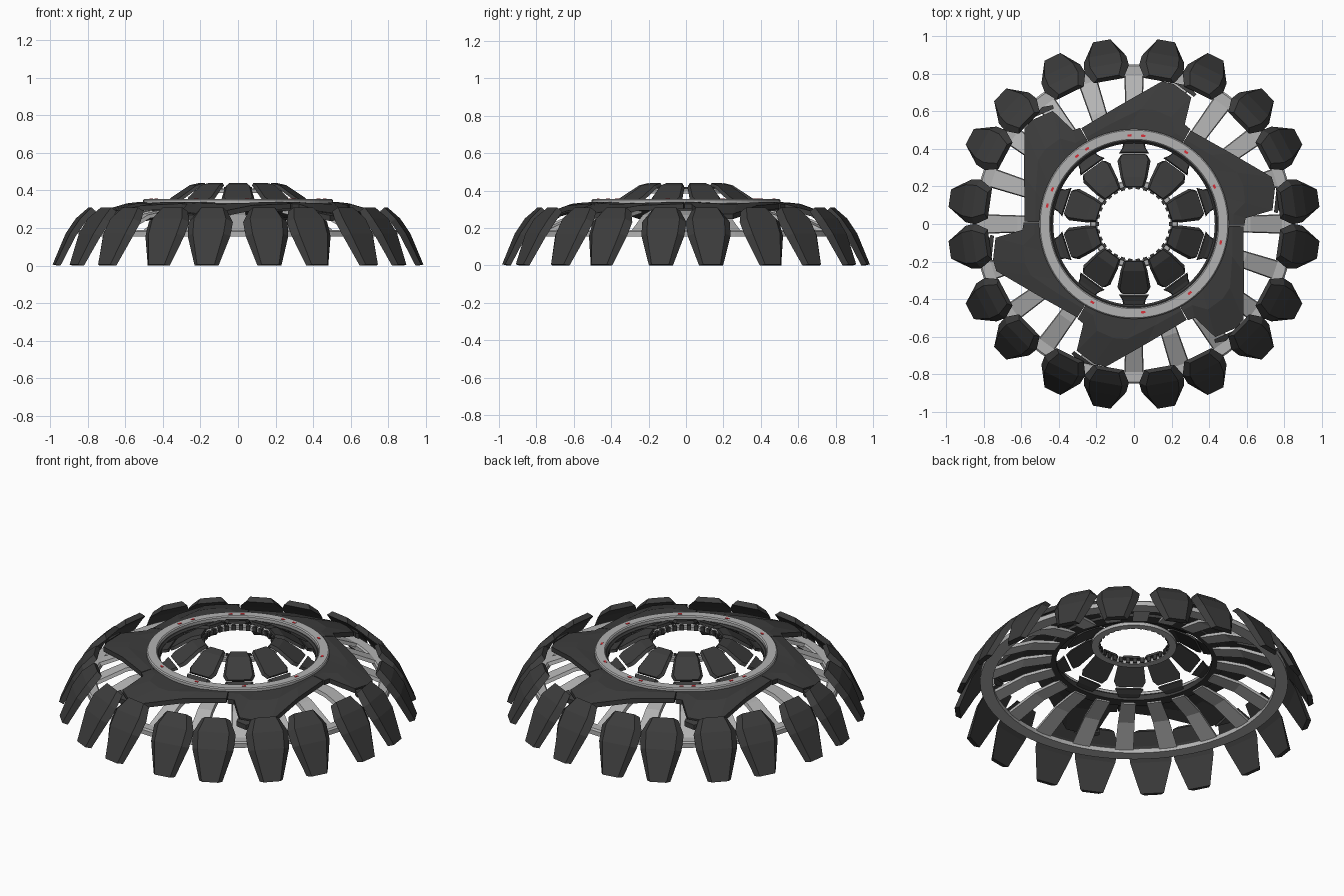
import bpy, bmesh
from math import sin, cos, radians, hypot, atan2, degrees
from mathutils import Vector, Matrix

cube = bpy.data.objects.get("Cube")
if cube:
    bpy.data.objects.remove(cube, do_unlink=True)


def material(name, rgb):
    m = bpy.data.materials.new(name)
    m.use_nodes = True
    m.diffuse_color = (*rgb, 1)
    m.node_tree.nodes["Principled BSDF"].inputs["Base Color"].default_value = (*rgb, 1)
    return m


DARK = material("charcoal", (0.045, 0.045, 0.045))
LIGHT = material("light grey", (0.45, 0.45, 0.45))
RED = material("red", (0.7, 0.03, 0.04))


def finish(bm, name, mat):
    bmesh.ops.recalc_face_normals(bm, faces=bm.faces)
    mesh = bpy.data.meshes.new(name)
    bm.to_mesh(mesh)
    bm.free()
    mesh.materials.append(mat)
    return mesh


def place(mesh, angles):
    """One object per angle, turned about the z axis."""
    for a in angles:
        ob = bpy.data.objects.new(mesh.name, mesh)
        ob.rotation_euler.z = radians(a)
        bpy.context.collection.objects.link(ob)


def skin(bm, rows, closed):
    """Bridge equal rows of points with quads."""
    vs = [[bm.verts.new(p) for p in row] for row in rows]
    n = len(vs[0])
    for a, b in zip(vs, vs[1:]):
        for i in range(n if closed else n - 1):
            j = (i + 1) % n
            bm.faces.new((a[i], a[j], b[j], b[i]))
    return vs


def plate(name, stations, t, chamfer, mat):
    """Chamfered plate along +x from (radius, z, half width) stations."""
    rows = []
    for i, (r, z, w) in enumerate(stations):
        a, b = stations[max(i - 1, 0)], stations[min(i + 1, len(stations) - 1)]
        d = Vector((b[0] - a[0], 0, b[1] - a[1])).normalized()
        top = Vector((r, 0, z))
        low = top - Vector((-d.z, 0, d.x)) * t
        low.z = max(low.z, 0)
        y = Vector((0, w, 0))
        rows.append([low - y, low + y, top + y * chamfer, top - y * chamfer])
    bm = bmesh.new()
    vs = skin(bm, rows, True)
    bm.faces.new(vs[0])
    bm.faces.new(vs[-1])
    return finish(bm, name, mat)


def ring(name, r0, r1, z0, z1, mat, steps=80):
    """Flat ring with chamfered top edges."""
    c = min(r1 - r0, z1 - z0) * 0.25
    prof = [(r0, z0), (r1, z0), (r1, z1 - c), (r1 - c, z1), (r0 + c, z1), (r0, z1 - c)]
    bm = bmesh.new()
    rows = []
    for i in range(steps + 1):
        a = radians(360 * i / steps)
        rows.append([(r * cos(a), r * sin(a), z) for r, z in prof])
    skin(bm, rows, True)
    bmesh.ops.remove_doubles(bm, verts=bm.verts, dist=1e-5)
    place(finish(bm, name, mat), [0])


def box(name, centre, size, mat):
    bm = bmesh.new()
    bmesh.ops.create_cube(bm, size=1, matrix=Matrix.Translation(centre) @ Matrix.Diagonal((*size, 1)))
    return finish(bm, name, mat)


def slab_from(bm, name, t, mat):
    """Give an open sheet a thickness downwards."""
    geo = bmesh.ops.extrude_face_region(bm, geom=bm.faces[:], use_keep_orig=True)
    for v in geo["geom"]:
        if isinstance(v, bmesh.types.BMVert):
            v.co.z -= t
    return finish(bm, name, mat)


def drop(x, y):
    return 0.335 - 0.8 * max(hypot(x, y) - 0.5, 0) ** 2


# Outer armour: ten pairs of faceted plates
outer = plate("outer_plate", [(0.795, 0.31, 0.08), (0.86, 0.25, 0.12),
                              (0.915, 0.17, 0.115), (0.99, 0.005, 0.065)], 0.03, 0.72, DARK)
place(outer, [36 * k + s for k in range(10) for s in (-8, 8)])

# Support rim and sloping spokes
ring("lower_rim", 0.78, 0.85, 0.155, 0.19, LIGHT)
spoke = plate("spoke", [(0.46, 0.30, 0.042), (0.62, 0.27, 0.046), (0.81, 0.18, 0.052)], 0.02, 0.9, LIGHT)
place(spoke, range(0, 360, 18))

# Six swept blades: inner arc, raised crease, swept outer edge
edge = [(-0.28, 0.51), (-0.07, 0.635), (0.15, 0.76), (0.21, 0.745),
        (0.305, 0.675), (0.27, 0.53), (0.30, 0.505)]
inner, crease = [], []
for i, (x, y) in enumerate(edge):
    a = radians(119 - 10 * i)
    px, py = 0.47 * cos(a), 0.47 * sin(a)
    inner.append((px, py, 0.335))
    mx, my = (px + x) / 2, (py + y) / 2
    crease.append((mx, my, drop(mx, my) + 0.004))
bm = bmesh.new()
skin(bm, [inner, crease, [(x, y, drop(x, y)) for x, y in edge]], False)
place(slab_from(bm, "swept_blade", 0.028, DARK), range(0, 360, 60))

# Blade tips, parted from the blades by a narrow slit
bm = bmesh.new()
tip = [(0.20, 0.755), (0.295, 0.735), (0.332, 0.69), (0.318, 0.677), (0.225, 0.745)]
bm.faces.new([bm.verts.new((x, y, drop(x, y))) for x, y in tip])
place(slab_from(bm, "blade_tip", 0.03, DARK), range(0, 360, 60))

# Middle ring with its dark collar and small red marks
ring("middle_collar", 0.43, 0.495, 0.29, 0.331, DARK)
ring("middle_ring", 0.445, 0.505, 0.331, 0.355, LIGHT)
mark = box("red_mark", (0.472, 0, 0.3555), (0.012, 0.022, 0.003), RED)
place(mark, [93, 84, 122, 130, 54, 25, -12, -51, -84, -118, 168, 157])

# Inner crown: ten sloping petals and their lower strips
petal = plate("inner_petal", [(0.20, 0.44, 0.052), (0.25, 0.428, 0.07),
                              (0.345, 0.365, 0.088), (0.372, 0.347, 0.072)], 0.016, 0.85, DARK)
strip = plate("petal_strip", [(0.382, 0.34, 0.08), (0.41, 0.325, 0.062), (0.44, 0.315, 0.055)], 0.014, 0.9, DARK)
for part in (petal, strip):
    place(part, range(18, 378, 36))

# Hub ring with dark teeth
ring("hub_ring", 0.195, 0.235, 0.385, 0.41, LIGHT, 60)
place(box("hub_tooth", (0.195, 0, 0.403), (0.018, 0.022, 0.03), DARK), range(0, 360, 12))
